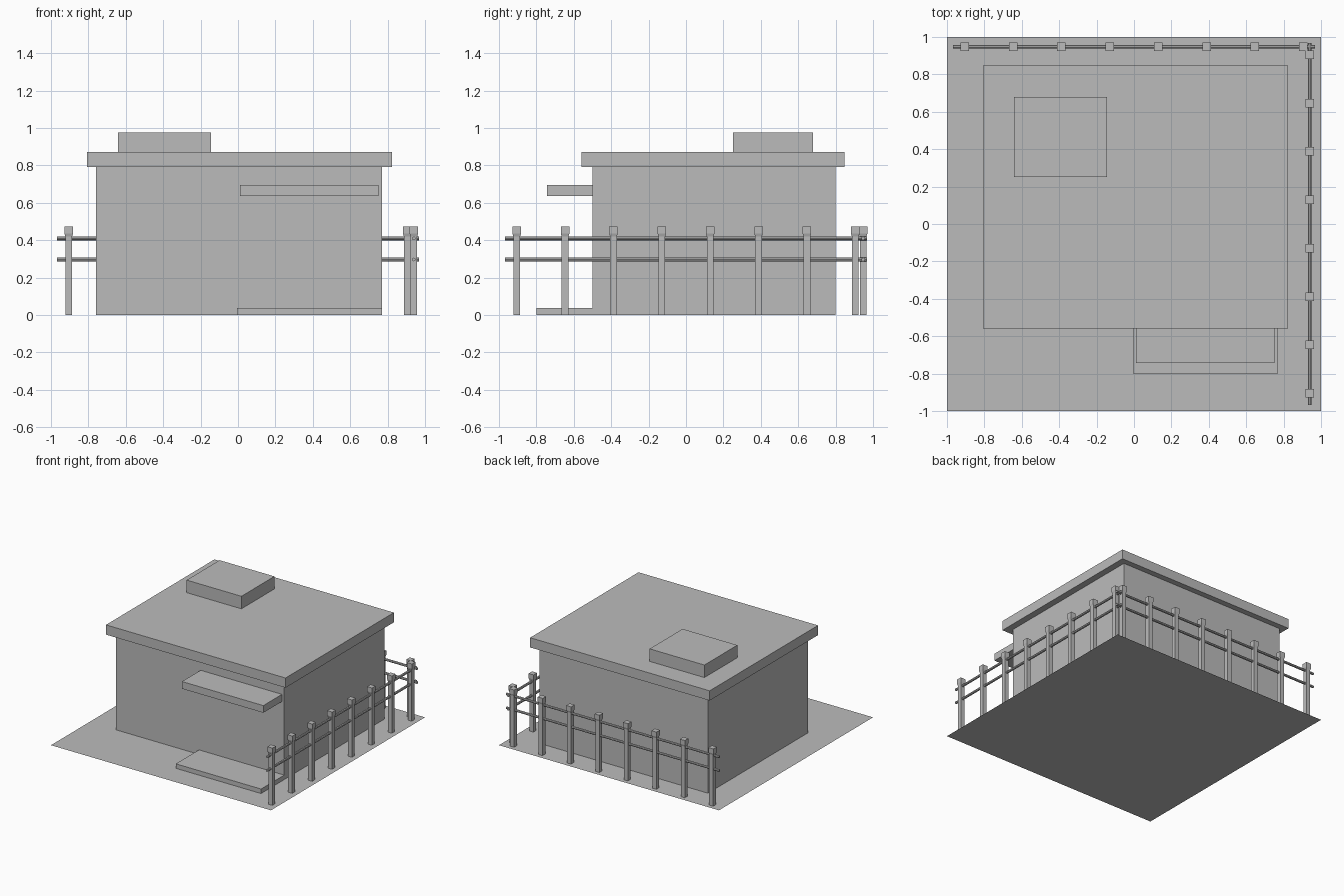
import bpy
import bmesh
from mathutils import Matrix, Vector

cube = bpy.data.objects.get("Cube")
if cube:
    bpy.data.objects.remove(cube, do_unlink=True)

grey = bpy.data.materials.new("plain grey")
grey.use_nodes = True
grey.diffuse_color = (0.5, 0.5, 0.5, 1)
grey.node_tree.nodes["Principled BSDF"].inputs["Base Color"].default_value = grey.diffuse_color


def finish(name, bm):
    """Turn a bmesh into a named, coloured object."""
    bmesh.ops.recalc_face_normals(bm, faces=bm.faces)
    mesh = bpy.data.meshes.new(name)
    bm.to_mesh(mesh)
    bm.free()
    mesh.materials.append(grey)
    obj = bpy.data.objects.new(name, mesh)
    bpy.context.collection.objects.link(obj)
    return obj


def box(name, low, high):
    low, high = Vector(low), Vector(high)
    bm = bmesh.new()
    bmesh.ops.create_cube(bm, size=1)
    bmesh.ops.scale(bm, vec=high - low, verts=bm.verts)
    bmesh.ops.translate(bm, vec=(low + high) / 2, verts=bm.verts)
    return finish(name, bm)


def add_post(bm, along):
    """Square post with a flared cap, swept up a short profile."""
    profile = [(0.018, 0), (0.018, 0.42), (0.0225, 0.435), (0.0225, 0.473)]
    corners = [(-1, -1), (1, -1), (1, 1), (-1, 1)]
    rings = [[bm.verts.new((along + r * x, r * y, z)) for x, y in corners]
             for r, z in profile]
    for lower, upper in zip(rings, rings[1:]):
        for i in range(4):
            j = (i + 1) % 4
            bm.faces.new((lower[i], lower[j], upper[j], upper[i]))
    bm.faces.new(rings[0])
    bm.faces.new(rings[-1])


def fence(name, matrix):
    """A run of eight posts along x, with two round rails."""
    posts = bmesh.new()
    for i in range(8):
        add_post(posts, -0.905 + i * 1.81 / 7)
    rails = bmesh.new()
    for height in (0.297, 0.41):
        turn = Matrix.Translation((0, 0, height)) @ Matrix.Rotation(1.570796, 4, "Y")
        bmesh.ops.create_cone(rails, cap_ends=True, segments=8, radius1=0.01,
                              radius2=0.01, depth=1.935, matrix=turn)
    for part, bm in (("posts", posts), ("rails", rails)):
        bm.transform(matrix)
        finish(f"{name}_{part}", bm)


# Flat plot of land
ground = bmesh.new()
bmesh.ops.create_grid(ground, x_segments=1, y_segments=1, size=1)
finish("ground", ground)

# Building
box("walls", (-0.76, -0.5, 0), (0.77, 0.8, 0.8))
box("roof_slab", (-0.808, -0.56, 0.792), (0.824, 0.847, 0.872))
box("roof_box", (-0.642, 0.25, 0.87), (-0.144, 0.678, 0.975))
box("awning", (0.01, -0.742, 0.636), (0.75, -0.5, 0.695))
box("doorstep", (-0.005, -0.8, 0), (0.77, -0.49, 0.037))

# Fences along the back and the left side
fence("back_fence", Matrix.Translation((0, 0.947, 0)))
fence("left_fence", Matrix.Translation((0.94, 0, 0)) @ Matrix.Rotation(1.570796, 4, "Z"))
